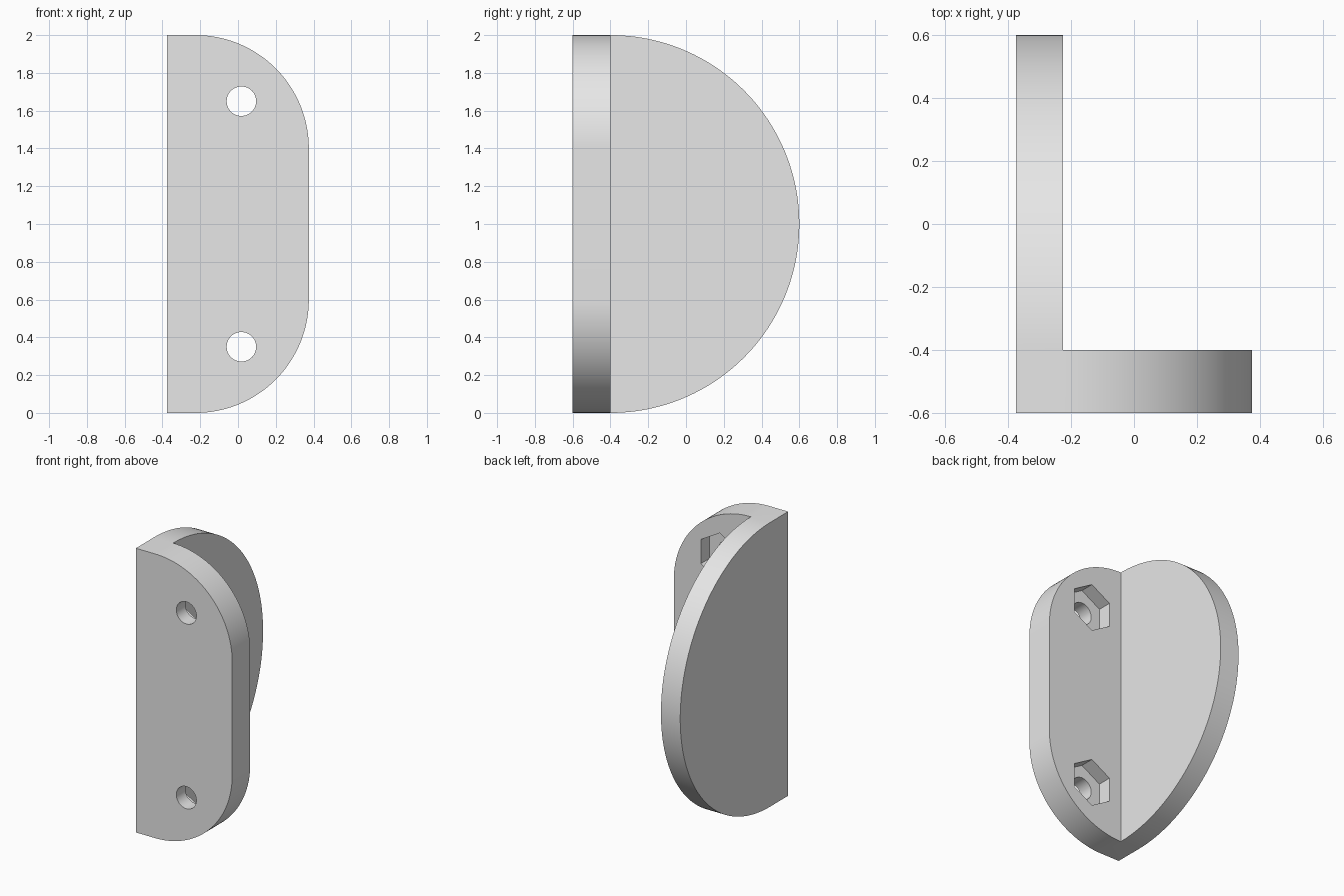
import bpy, bmesh, math
from mathutils import Vector

cube = bpy.data.objects.get("Cube")
if cube:
    bpy.data.objects.remove(cube, do_unlink=True)

LEFT, INNER, RIGHT = -0.375, -0.225, 0.375   # x limits of wall and flange
FRONT, BACK = -0.6, -0.4                     # y limits of flange
TOP, CORNER = 2.0, 0.6                       # height and flange corner radius
HOLE_X = 0.018


def arc(cx, cy, radius, start, end, steps):
    """Points along an arc, angles in degrees."""
    angles = [math.radians(start + (end - start) * i / steps) for i in range(steps + 1)]
    return [(cx + radius * math.cos(a), cy + radius * math.sin(a)) for a in angles]


def prism(bm, profile, low, high, axis):
    """Extrude a profile along x (profile in y, z) or y (profile in x, z)."""
    def place(p, t):
        return Vector((t, p[0], p[1])) if axis == "x" else Vector((p[0], t, p[1]))
    a = [bm.verts.new(place(p, low)) for p in profile]
    b = [bm.verts.new(place(p, high)) for p in profile]
    bm.faces.new(a)
    bm.faces.new(b[::-1])
    for i in range(len(a)):
        j = (i + 1) % len(a)
        bm.faces.new((a[i], b[i], b[j], a[j]))


def to_object(bm, name):
    bmesh.ops.recalc_face_normals(bm, faces=bm.faces[:])
    mesh = bpy.data.meshes.new(name)
    bm.to_mesh(mesh)
    bm.free()
    obj = bpy.data.objects.new(name, mesh)
    bpy.context.collection.objects.link(obj)
    return obj


bm = bmesh.new()

# Flange with two rounded corners, split where the wall meets it
flange = [(LEFT, 0)]
flange += arc(INNER, CORNER, CORNER, -90, 0, 48)
flange += arc(INNER, TOP - CORNER, CORNER, 0, 90, 48)
flange += [(LEFT, TOP)]
prism(bm, flange, FRONT, BACK, "y")
bmesh.ops.bisect_plane(bm, geom=bm.verts[:] + bm.edges[:] + bm.faces[:], dist=1e-4,
                       plane_co=(INNER, 0, 0), plane_no=(1, 0, 0))

# Half-disc wall behind the flange
prism(bm, arc(BACK, TOP / 2, TOP / 2, -90, 90, 96), LEFT, INNER, "x")

# Join the two into one solid with clean flat faces
joint = [f for f in bm.faces
         if all(abs(v.co.y - BACK) < 1e-4 and v.co.x < INNER + 1e-4 for v in f.verts)]
bmesh.ops.delete(bm, geom=joint, context="FACES_ONLY")
bmesh.ops.remove_doubles(bm, verts=bm.verts[:], dist=1e-4)
bmesh.ops.recalc_face_normals(bm, faces=bm.faces[:])
bmesh.ops.dissolve_limit(bm, angle_limit=0.005, verts=bm.verts[:], edges=bm.edges[:])
bracket = to_object(bm, "bracket")

# Screw holes with hexagonal nut pockets on the back of the flange
cutters = []
for z in (0.35, 1.65):
    for name, radius, sides, low in (("screw_hole_cutter", 0.078, 48, -0.8),
                                     ("nut_pocket_cutter", 0.17, 6, -0.5)):
        bm = bmesh.new()
        prism(bm, arc(HOLE_X, z, radius, 90, 450, sides)[:-1], low, -0.3, "y")
        cutter = to_object(bm, name)
        cutter.hide_render = True
        cutters.append(cutter)
        mod = bracket.modifiers.new(name, "BOOLEAN")
        mod.operation = "DIFFERENCE"
        mod.solver = "EXACT"
        mod.object = cutter

bpy.ops.object.select_all(action="DESELECT")
bpy.context.view_layer.objects.active = bracket
bracket.select_set(True)
for mod in list(bracket.modifiers):
    bpy.ops.object.modifier_apply(modifier=mod.name)
for cutter in cutters:
    bpy.data.objects.remove(cutter, do_unlink=True)

# Single grey material
grey = bpy.data.materials.new("light grey")
grey.use_nodes = True
colour = (0.8, 0.8, 0.8, 1)
grey.diffuse_color = colour
grey.node_tree.nodes["Principled BSDF"].inputs["Base Color"].default_value = colour
bracket.data.materials.clear()
bracket.data.materials.append(grey)

bpy.ops.object.shade_smooth_by_angle(angle=math.radians(30))
